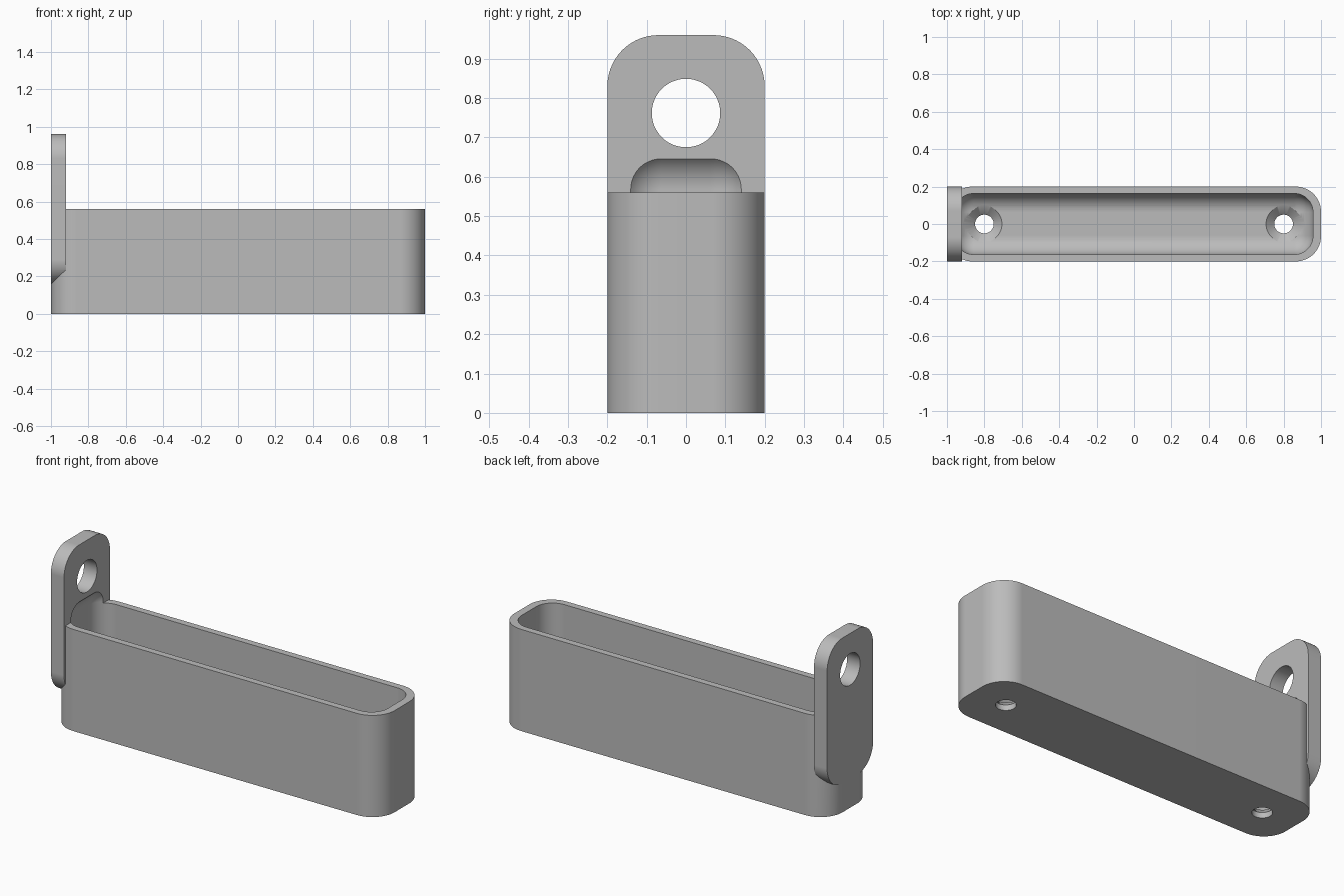
import bpy, bmesh, math
from mathutils import Matrix, Vector

if "Cube" in bpy.data.objects:
    bpy.data.objects.remove(bpy.data.objects["Cube"], do_unlink=True)

grey = bpy.data.materials.new("plain grey")
grey.use_nodes = True
colour = (0.5, 0.5, 0.5, 1)
grey.diffuse_color = colour
grey.node_tree.nodes["Principled BSDF"].inputs["Base Color"].default_value = colour


def finish(bm, name):
    bmesh.ops.recalc_face_normals(bm, faces=bm.faces)
    mesh = bpy.data.meshes.new(name)
    bm.to_mesh(mesh)
    bm.free()
    mesh.materials.append(grey)
    ob = bpy.data.objects.new(name, mesh)
    bpy.context.collection.objects.link(ob)
    return ob


def rounded_box(name, low, high, radius, axis=None, segments=14):
    """Box rounded on the edges along one axis, or on all of its edges."""
    low, high = Vector(low), Vector(high)
    bm = bmesh.new()
    bmesh.ops.create_cube(bm, size=1)
    bmesh.ops.scale(bm, vec=high - low, verts=bm.verts)
    bmesh.ops.translate(bm, vec=(low + high) / 2, verts=bm.verts)
    edges = [e for e in bm.edges if axis is None
             or abs((e.verts[0].co - e.verts[1].co).normalized()[axis]) > 0.9]
    bmesh.ops.bevel(bm, geom=edges, offset=radius, segments=segments,
                    profile=0.5, affect='EDGES', clamp_overlap=True)
    return finish(bm, name)


def cone(name, centre, r1, r2, depth, turn=None):
    bm = bmesh.new()
    bmesh.ops.create_cone(bm, cap_ends=True, segments=48, radius1=r1, radius2=r2,
                          depth=depth)
    if turn:
        bmesh.ops.transform(bm, matrix=turn, verts=bm.verts)
    bmesh.ops.translate(bm, vec=centre, verts=bm.verts)
    return finish(bm, name)


def combine(target, tool, operation):
    mod = target.modifiers.new(operation.title(), 'BOOLEAN')
    mod.operation = operation
    mod.solver = 'EXACT'
    mod.object = tool
    bpy.ops.object.select_all(action='DESELECT')
    bpy.context.view_layer.objects.active = target
    target.select_set(True)
    bpy.ops.object.modifier_apply(modifier=mod.name)
    bpy.data.objects.remove(tool, do_unlink=True)


# Tray body with upright rounded corners
tray = rounded_box("wall_tray", (-1, -0.2, 0), (1, 0.2, 0.56), 0.135, axis=2)

# Hanging tab on the right end
tab = rounded_box("hanging_tab", (-1, -0.2, 0.16), (-0.92, 0.2, 0.96), 0.13, axis=0)
combine(tray, tab, 'UNION')

# Fully rounded cavity, which also scoops into the tab
cavity = rounded_box("cavity_cutter", (-0.957, -0.163, 0.07),
                     (0.957, 0.163, 0.668), 0.1)
combine(tray, cavity, 'DIFFERENCE')

# Eyelet through the tab
eyelet = cone("eyelet_cutter", (-0.96, 0, 0.762), 0.087, 0.087, 0.4,
              Matrix.Rotation(math.pi / 2, 4, 'Y'))
combine(tray, eyelet, 'DIFFERENCE')

# Countersunk screw holes in the floor
for x in (-0.8, 0.8):
    combine(tray, cone("screw_cutter", (x, 0, 0), 0.05, 0.05, 0.18), 'DIFFERENCE')
    combine(tray, cone("countersink_cutter", (x, 0, 0.06), 0.05, 0.116, 0.06),
            'DIFFERENCE')

# Smooth rounds with crisp edges
bpy.ops.object.select_all(action='DESELECT')
tray.select_set(True)
bpy.context.view_layer.objects.active = tray
bpy.ops.object.shade_smooth_by_angle(angle=math.radians(25))
normals = tray.modifiers.new("Even flats", 'WEIGHTED_NORMAL')
normals.keep_sharp = True
